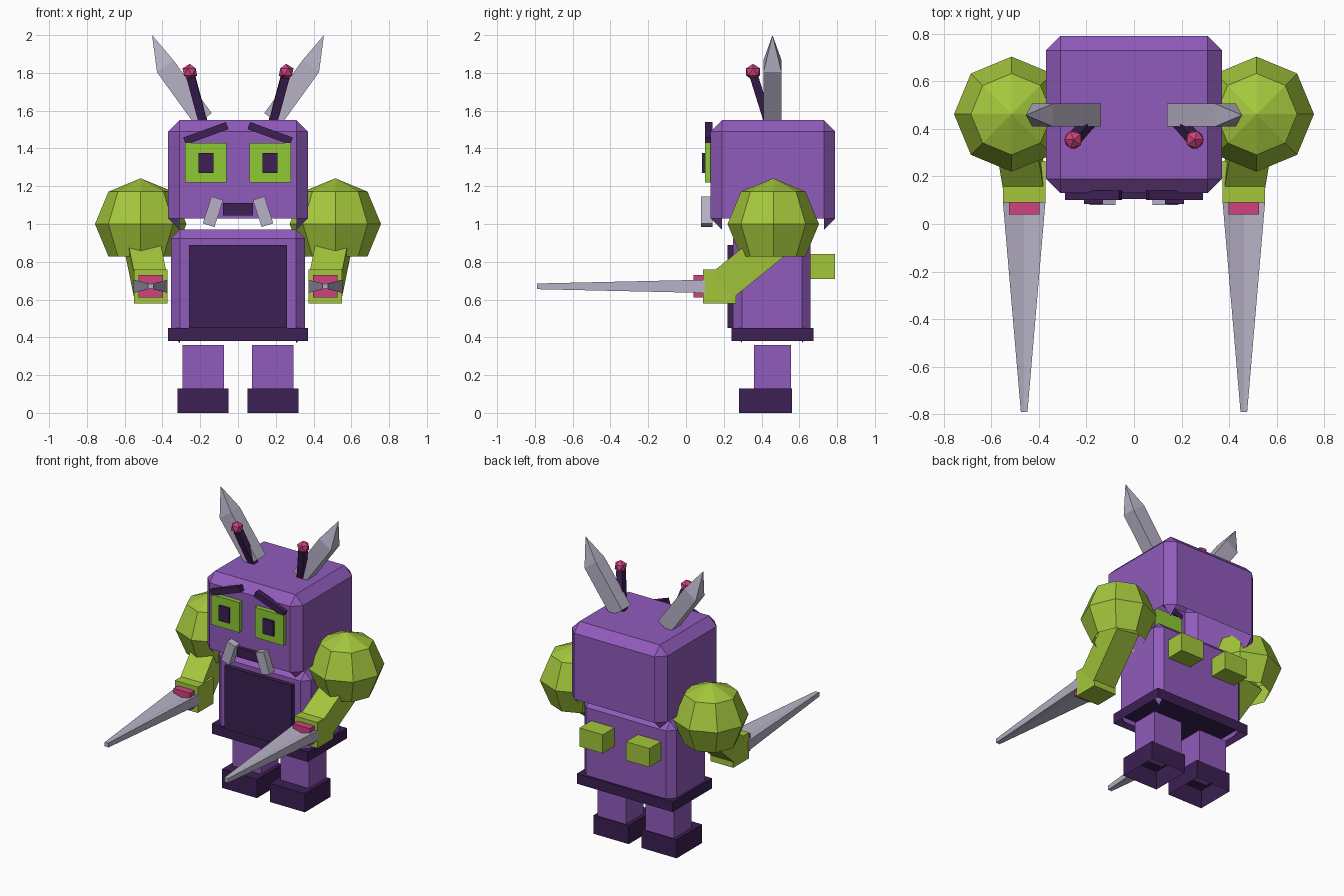
import bpy, bmesh
from math import radians
from mathutils import Vector, Matrix

cube = bpy.data.objects.get("Cube")
if cube:
    bpy.data.objects.remove(cube, do_unlink=True)


def material(name, rgb):
    m = bpy.data.materials.new(name)
    m.use_nodes = True
    m.diffuse_color = (*rgb, 1)
    m.node_tree.nodes["Principled BSDF"].inputs["Base Color"].default_value = (*rgb, 1)
    return m


PURPLE = material("purple", (0.28, 0.105, 0.50))
DARK = material("dark_purple", (0.045, 0.014, 0.085))
LIME = material("lime", (0.37, 0.57, 0.045))
GREEN = material("eye_green", (0.27, 0.58, 0.035))
PINK = material("pink", (0.62, 0.055, 0.21))
GREY = material("lilac_grey", (0.47, 0.44, 0.56))


def finish(bm, name, mat):
    me = bpy.data.meshes.new(name)
    bm.to_mesh(me)
    bm.free()
    me.materials.append(mat)
    ob = bpy.data.objects.new(name, me)
    bpy.context.collection.objects.link(ob)
    return ob


def box(name, mat, x, y, z, tilt=0, open_bottom=False, bevel=0):
    """Box from ranges on each axis, tilted about y around its centre."""
    bm = bmesh.new()
    bmesh.ops.create_cube(bm, size=1)
    size = [r[1] - r[0] for r in (x, y, z)]
    centre = Vector([(r[0] + r[1]) / 2 for r in (x, y, z)])
    bmesh.ops.scale(bm, vec=size, verts=bm.verts)
    if bevel:
        bmesh.ops.bevel(bm, geom=bm.edges[:], offset=bevel, segments=1, affect='EDGES')
    bm.normal_update()
    if open_bottom:
        # corner triangles stay as small hanging points
        gone = [f for f in bm.faces if f.normal.z < -0.1 and len(f.verts) == 4]
        bmesh.ops.delete(bm, geom=gone, context='FACES')
    bm.transform(Matrix.Translation(centre) @ Matrix.Rotation(radians(tilt), 4, 'Y'))
    return finish(bm, name, mat)


def beam(name, mat, start, end, wide, deep, tip=None):
    """Square bar between two points, with an optional pointed tip."""
    start, end = Vector(start), Vector(end)
    axis = (end - start).normalized()
    side = Vector((1, 0, 0))
    side = (side - axis * side.dot(axis)).normalized()
    other = axis.cross(side)
    bm = bmesh.new()
    rings = [[bm.verts.new(p + side * a * wide / 2 + other * b * deep / 2)
              for a, b in ((-1, -1), (1, -1), (1, 1), (-1, 1))] for p in (start, end)]
    bm.faces.new(rings[0])
    for i in range(4):
        j = (i + 1) % 4
        bm.faces.new((rings[0][i], rings[0][j], rings[1][j], rings[1][i]))
    if tip:
        apex = bm.verts.new(tip)
        for i in range(4):
            bm.faces.new((rings[1][i], rings[1][(i + 1) % 4], apex))
    else:
        bm.faces.new(rings[1])
    bmesh.ops.recalc_face_normals(bm, faces=bm.faces)
    return finish(bm, name, mat)


def ball(name, mat, centre, radius):
    """Eight sided ball with its lower cap left off."""
    bm = bmesh.new()
    bmesh.ops.create_uvsphere(bm, u_segments=8, v_segments=4, radius=radius)
    low = [v for v in bm.verts if v.co.z < -0.9 * radius]
    bmesh.ops.delete(bm, geom=low, context='VERTS')
    bm.transform(Matrix.Translation(centre))
    return finish(bm, name, mat)


def bead(name, mat, centre, radius):
    bm = bmesh.new()
    bmesh.ops.create_icosphere(bm, subdivisions=1, radius=radius)
    bm.transform(Matrix.Translation(centre))
    return finish(bm, name, mat)


def blade(name, mat, x, z):
    """Long taper with a waisted cross-section."""
    bm = bmesh.new()
    rings = []
    for y, w, h, mid in ((0.10, 0.09, 0.035, 0.012), (-0.79, 0.014, 0.015, 0.012)):
        section = ((-w, -h), (0, -mid), (w, -h), (w, h), (0, mid), (-w, h))
        rings.append([bm.verts.new((x + a, y, z + b)) for a, b in section])
    for i in range(6):
        j = (i + 1) % 6
        bm.faces.new((rings[0][i], rings[0][j], rings[1][j], rings[1][i]))
    for r in rings:
        bm.faces.new((r[0], r[1], r[4], r[5]))
        bm.faces.new((r[1], r[2], r[3], r[4]))
    bmesh.ops.recalc_face_normals(bm, faces=bm.faces)
    return finish(bm, name, mat)


def mirrored(ob):
    """Copy a left part to the right side."""
    me = ob.data.copy()
    me.transform(Matrix.Scale(-1, 4, (1, 0, 0)))
    me.flip_normals()
    twin = bpy.data.objects.new("right_" + ob.name[5:], me)
    bpy.context.collection.objects.link(twin)


# Head, torso, belt
box("head", PURPLE, (-0.37, 0.37), (0.13, 0.79), (0.97, 1.55), open_bottom=True, bevel=0.06)
box("torso", PURPLE, (-0.355, 0.355), (0.25, 0.66), (0.37, 0.97), open_bottom=True, bevel=0.047)
box("belt", DARK, (-0.37, 0.37), (0.24, 0.675), (0.38, 0.45), open_bottom=True)
box("belly_panel", DARK, (-0.26, 0.26), (0.22, 0.26), (0.45, 0.89))
box("mouth", DARK, (-0.08, 0.08), (0.105, 0.14), (1.045, 1.11))

left = [
    # Legs
    box("left_leg", PURPLE, (0.075, 0.295), (0.36, 0.555), (0.12, 0.36)),
    box("left_foot", DARK, (0.05, 0.32), (0.28, 0.56), (0, 0.13), open_bottom=True),
    # Back block
    box("left_back_block", LIME, (0.09, 0.27), (0.65, 0.79), (0.71, 0.84)),
    # Face
    box("left_eye", GREEN, (0.06, 0.28), (0.10, 0.14), (1.22, 1.43)),
    box("left_pupil", DARK, (0.13, 0.21), (0.085, 0.11), (1.27, 1.375)),
    box("left_brow", DARK, (0.05, 0.29), (0.10, 0.14), (1.46, 1.50), tilt=20),
    box("left_tusk", GREY, (0.10, 0.165), (0.08, 0.14), (0.99, 1.14), tilt=-18),
    # Horn and antenna
    beam("left_horn", GREY, (0.183, 0.458, 1.555), (0.385, 0.458, 1.835), 0.108, 0.096,
         tip=(0.455, 0.458, 2.0)),
    beam("left_antenna", DARK, (0.185, 0.435, 1.54), (0.25, 0.36, 1.78), 0.045, 0.045),
    bead("left_antenna_bead", PINK, (0.255, 0.355, 1.805), 0.043),
    # Arm
    ball("left_shoulder", LIME, (0.515, 0.462, 1.0), 0.242),
    beam("left_arm", LIME, (0.462, 0.18, 0.665), (0.515, 0.50, 0.925), 0.17, 0.175),
    box("left_hand", LIME, (0.373, 0.55), (0.09, 0.265), (0.58, 0.76)),
    box("left_blade_guard", PINK, (0.398, 0.526), (0.04, 0.10), (0.61, 0.73)),
    blade("left_blade", GREY, 0.462, 0.67),
]
for part in left:
    mirrored(part)
